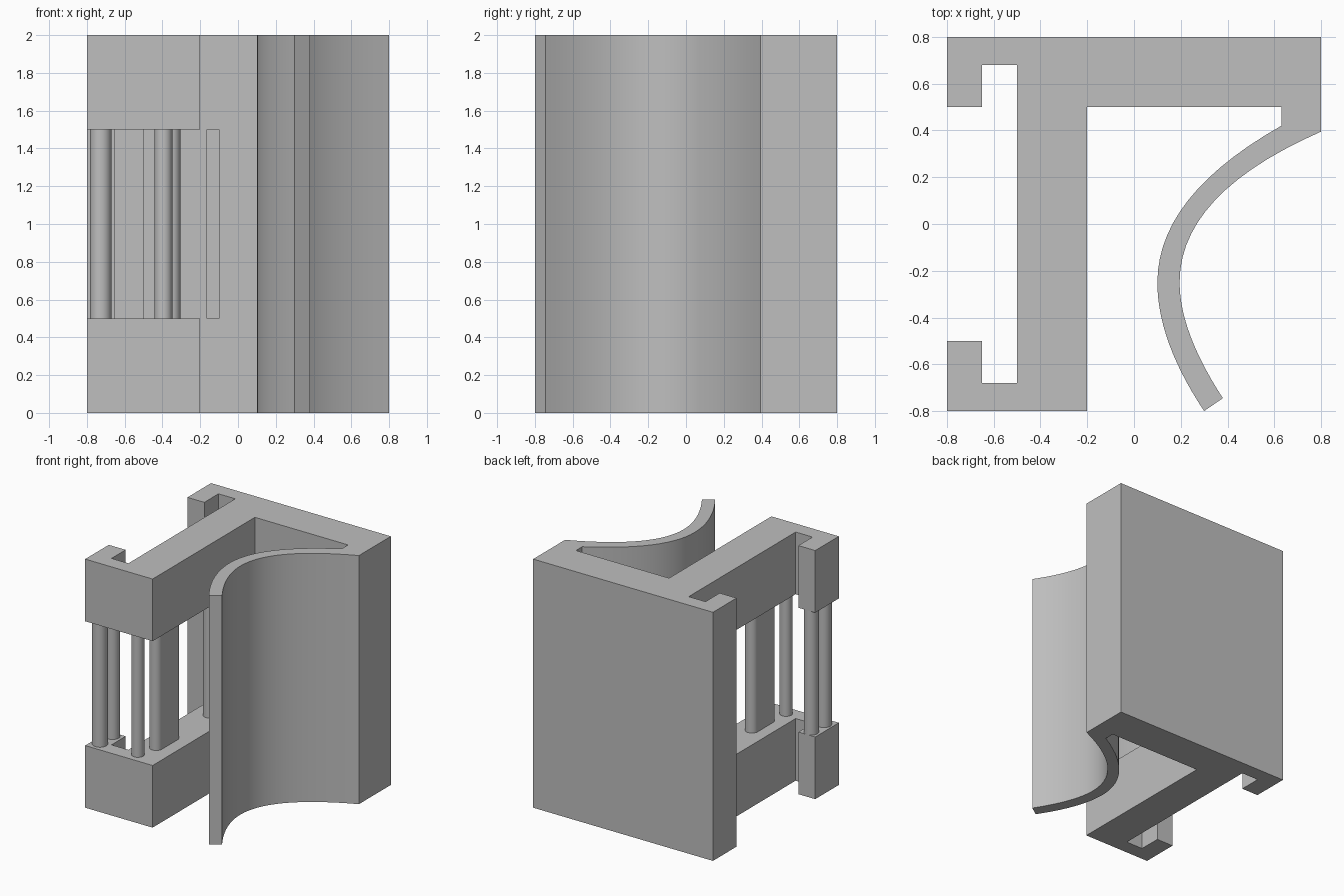
import bpy, bmesh, math
from mathutils import Vector

cube = bpy.data.objects.get("Cube")
if cube:
    bpy.data.objects.remove(cube, do_unlink=True)

grey = bpy.data.materials.new("plain_grey")
grey.use_nodes = True
colour = (0.52, 0.52, 0.52, 1)
grey.diffuse_color = colour
grey.node_tree.nodes["Principled BSDF"].inputs["Base Color"].default_value = colour

HEIGHT = 2.0
LOW, HIGH = 0.5, 1.5


def prism(name, outline, z0, z1):
    """Extrude a plan outline between two heights."""
    bm = bmesh.new()
    base = bm.faces.new([bm.verts.new((x, y, z0)) for x, y in outline])
    top = bmesh.ops.extrude_face_region(bm, geom=[base])["geom"]
    verts = [g for g in top if isinstance(g, bmesh.types.BMVert)]
    bmesh.ops.translate(bm, vec=(0, 0, z1 - z0), verts=verts)
    bmesh.ops.recalc_face_normals(bm, faces=bm.faces)
    mesh = bpy.data.meshes.new(name)
    bm.to_mesh(mesh)
    bm.free()
    obj = bpy.data.objects.new(name, mesh)
    bpy.context.collection.objects.link(obj)
    mesh.materials.append(grey)
    return obj


def activate(obj):
    bpy.ops.object.select_all(action='DESELECT')
    obj.select_set(True)
    bpy.context.view_layer.objects.active = obj


def smooth(obj):
    activate(obj)
    bpy.ops.object.shade_smooth_by_angle(angle=math.radians(30))


def bend(start, control, end, steps=14):
    """Points along a quadratic curve."""
    a, b, c = Vector(start), Vector(control), Vector(end)
    pts = []
    for i in range(steps + 1):
        t = i / steps
        pts.append(tuple(a * (1 - t) ** 2 + b * 2 * t * (1 - t) + c * t * t))
    return pts


def box_outline(x0, x1, y0, y1):
    return [(x0, y0), (x1, y0), (x1, y1), (x0, y1)]


def stadium(x, y, radius, half_length=0.0, steps=16):
    """Round outline, stretched along y when half_length is given."""
    pts = []
    for side in (1, -1):
        for i in range(steps + 1):
            if half_length == 0 and i == steps:
                continue
            a = math.pi * i / steps
            pts.append((x + side * radius * math.cos(a),
                        y + side * (half_length + radius * math.sin(a))))
    return pts


def cut(obj, outline):
    """Remove a prism from the middle band of an object."""
    cutter = prism("cutter", outline, LOW, HIGH)
    cutter.hide_render = True
    mod = obj.modifiers.new("opening", 'BOOLEAN')
    mod.operation = 'DIFFERENCE'
    mod.solver = 'EXACT'
    mod.object = cutter
    activate(obj)
    bpy.ops.object.modifier_apply(modifier=mod.name)
    bpy.data.objects.remove(cutter, do_unlink=True)


# Bracket body: hooked web, back slab and curved leaf in one outline
hook = [(-0.5, -0.68), (-0.65, -0.68), (-0.65, -0.5), (-0.8, -0.5)]
web = [(-0.8, 0.8), (-0.8, 0.5), (-0.65, 0.5), (-0.65, 0.68), (-0.5, 0.68)]
web += hook + [(-0.8, -0.8), (-0.2, -0.8), (-0.2, 0.5), (0.63, 0.5)]
leaf_outer = bend((0.63, 0.42), (0.1, 0.12), (0.1, -0.25))
leaf_outer += bend((0.1, -0.25), (0.1, -0.5), (0.3, -0.8))[1:]
leaf_inner = bend((0.38, -0.745), (0.195, -0.46), (0.195, -0.25))
leaf_inner += bend((0.195, -0.25), (0.195, 0.13), (0.8, 0.395))[1:]
body = prism("bracket_body", web + leaf_outer + leaf_inner + [(0.8, 0.8)], 0, HEIGHT)

# Window through the web, and the shallow slot beside it
cut(body, box_outline(-0.9, -0.1999, -0.9, 0.4999))
cut(body, box_outline(-0.165, -0.1, 0.45, 0.54))
smooth(body)

# Pins that bridge the window
pins = {
    "hook_pin_front": (-0.727, -0.716, 0.057, 0),
    "hook_pin_back": (-0.727, -0.555, 0.055, 0),
    "web_pin_front": (-0.395, -0.708, 0.047, 0),
    "web_rib_front": (-0.355, -0.432, 0.05, 0.1),
    "web_rib_back": (-0.355, 0.25, 0.05, 0.1),
}
for name, (x, y, radius, half) in pins.items():
    smooth(prism(name, stadium(x, y, radius, half), LOW, HIGH))
